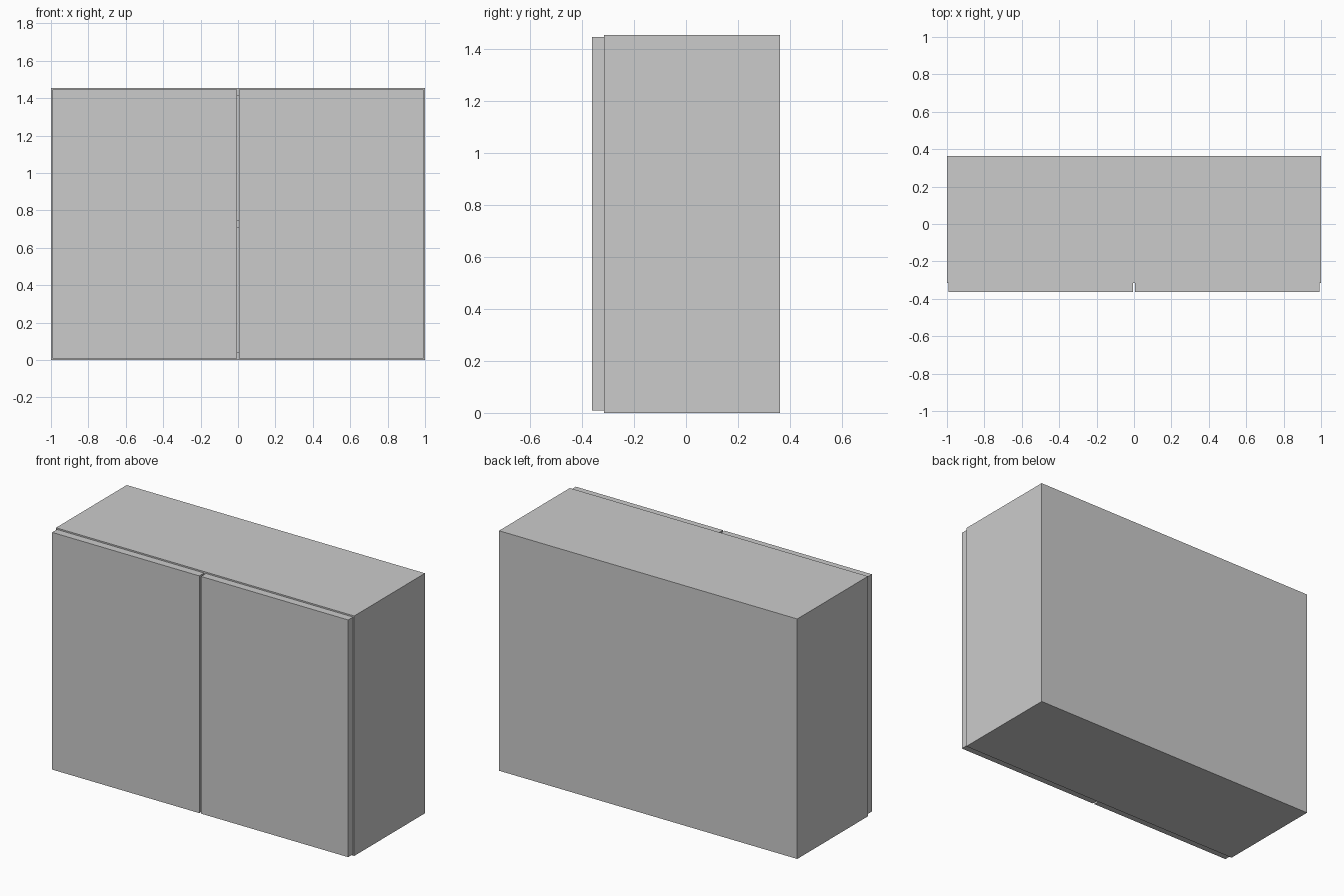
import bpy

if "Cube" in bpy.data.objects:
    bpy.data.objects.remove(bpy.data.objects["Cube"])

W, H = 1.0, 1.455            # half width, height
Y0, Y1 = -0.315, 0.3625      # carcass front and back
T = 0.04                     # panel thickness


def panel(name, x0, x1, y0, y1, z0, z1):
    """Axis-aligned board given by its extents."""
    bpy.ops.mesh.primitive_cube_add(
        size=1, location=((x0 + x1) / 2, (y0 + y1) / 2, (z0 + z1) / 2))
    ob = bpy.context.object
    ob.name = name
    ob.scale = (x1 - x0, y1 - y0, z1 - z0)
    bpy.ops.object.transform_apply(location=False, rotation=False, scale=True)
    return ob


# Side panels and the two doors, mirrored left and right
for side, s in (("left", -1), ("right", 1)):
    xa, xb = sorted((s * (W - T), s * W))
    panel(side + "_side_panel", xa, xb, Y0, Y1, 0, H)
    xa, xb = sorted((s * 0.006, s * 0.993))
    panel(side + "_door", xa, xb, -0.3625, Y0 - 0.001, 0.009, H - 0.008)

# Bottom, shelf and top boards between the sides
inner = W - T
panel("bottom_panel", -inner, inner, Y0, Y1, 0, T)
panel("top_panel", -inner, inner, Y0, Y1, H - T, H)
panel("middle_shelf", -inner, inner, Y0, Y1 - T, 0.71, 0.75)

# Back board
panel("back_panel", -inner, inner, Y1 - T, Y1, T, H - T)
